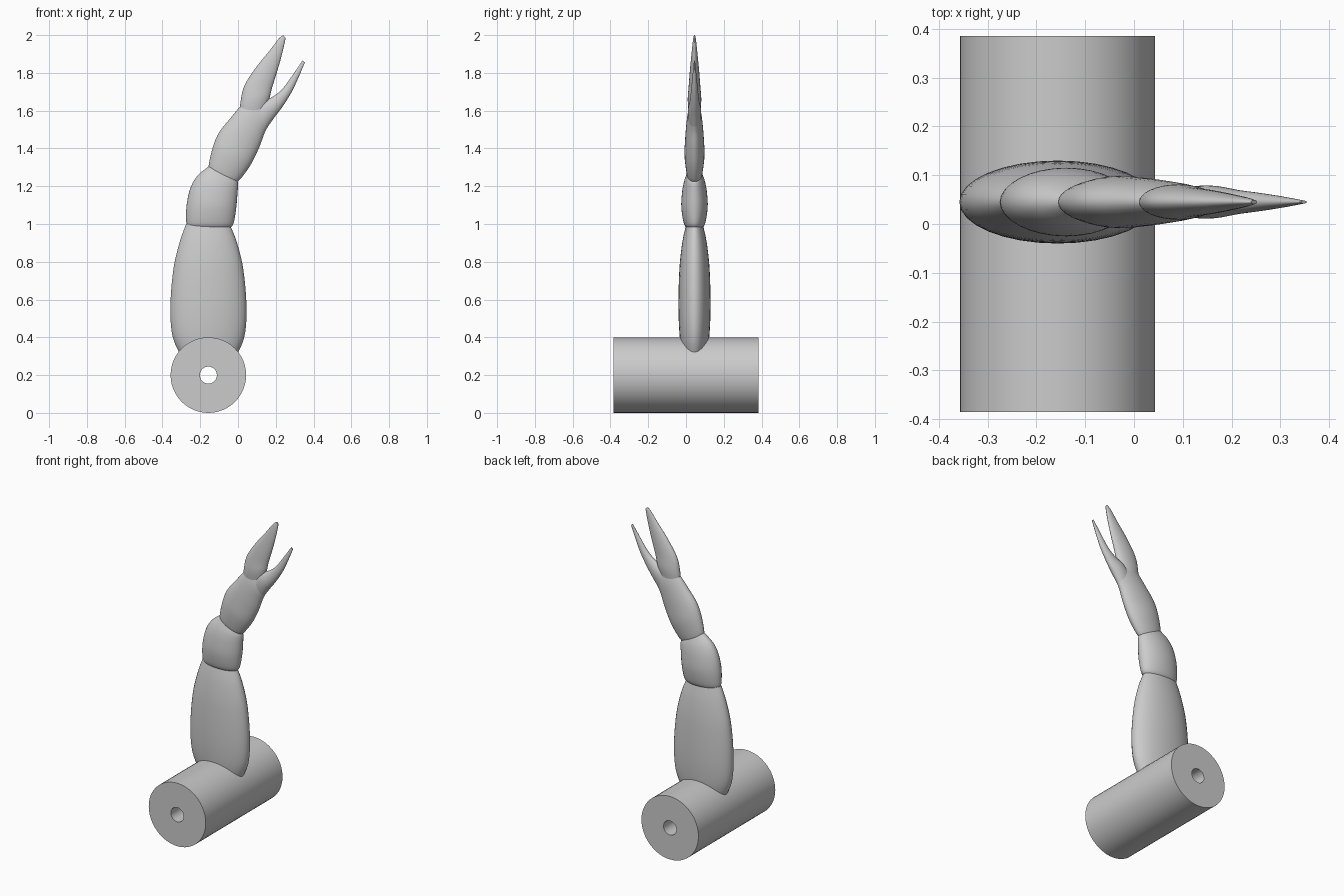
import bpy
import bmesh
from math import cos, sin, pi, radians
from mathutils import Vector

old_cube = bpy.data.objects.get("Cube")
if old_cube:
    bpy.data.objects.remove(old_cube, do_unlink=True)

# Single plain grey
grey = bpy.data.materials.new("plain grey")
grey.use_nodes = True
colour = (0.6, 0.6, 0.6, 1)
grey.diffuse_color = colour
grey.node_tree.nodes["Principled BSDF"].inputs["Base Color"].default_value = colour

MID_Y = 0.045
SIDES = 32
STEPS = 5


def finish(name, bm, angle=35):
    bmesh.ops.recalc_face_normals(bm, faces=bm.faces)
    mesh = bpy.data.meshes.new(name)
    bm.to_mesh(mesh)
    bm.free()
    mesh.materials.append(grey)
    part = bpy.data.objects.new(name, mesh)
    bpy.context.collection.objects.link(part)
    bpy.ops.object.select_all(action="DESELECT")
    part.select_set(True)
    bpy.context.view_layer.objects.active = part
    bpy.ops.object.shade_smooth_by_angle(angle=radians(angle))
    return part


def bridge(bm, first, second):
    count = len(first)
    for i in range(count):
        j = (i + 1) % count
        bm.faces.new((first[i], first[j], second[j], second[i]))


def smooth_rows(rows):
    """Pass a smooth curve through the control sections."""
    rows = [Vector(row) for row in rows]
    result = []
    for k in range(len(rows) - 1):
        a, b = rows[k], rows[k + 1]
        before = rows[max(k - 1, 0)]
        after = rows[min(k + 2, len(rows) - 1)]
        for s in range(STEPS):
            t = s / STEPS
            into, out = (b - before) / 2, (after - a) / 2
            bend = (a - b) * 2 + into + out
            ease = (b - a) * 3 - into * 2 - out
            result.append(a + into * t + ease * t * t + bend * t ** 3)
    return result + [rows[-1]]


def limb(name, rows):
    """Loft flattened ovals; a row is left x, left z, right x, right z, half depth."""
    bm = bmesh.new()
    rings = []
    for lx, lz, rx, rz, depth in smooth_rows(rows):
        left, right = Vector((lx, MID_Y, lz)), Vector((rx, MID_Y, rz))
        middle, across = (left + right) / 2, (right - left) / 2
        ring = []
        for i in range(SIDES):
            a = 2 * pi * i / SIDES
            offset = across * cos(a) + Vector((0, depth * sin(a), 0))
            ring.append(bm.verts.new(middle + offset))
        rings.append(ring)
    for first, second in zip(rings, rings[1:]):
        bridge(bm, first, second)
    bm.faces.new(rings[0])
    bm.faces.new(rings[-1])
    return finish(name, bm)


def tube(name, x, z, outer, inner, half_length, sides):
    """Hollow barrel lying front to back."""
    bm = bmesh.new()
    rings = []
    for radius, y in ((outer, -half_length), (outer, half_length),
                      (inner, half_length), (inner, -half_length)):
        rings.append([bm.verts.new((x + radius * cos(2 * pi * i / sides), y,
                                    z + radius * sin(2 * pi * i / sides)))
                      for i in range(sides)])
    for k in range(4):
        bridge(bm, rings[k], rings[(k + 1) % 4])
    return finish(name, bm)


# Base barrel with its bore
tube("base_barrel", -0.157, 0.2, 0.2, 0.045, 0.385, 48)

# Lower arm
limb("lower_arm", [
    (-0.29, 0.28, -0.02, 0.28, 0.06),
    (-0.345, 0.4, 0.033, 0.4, 0.078),
    (-0.358, 0.56, 0.045, 0.56, 0.085),
    (-0.342, 0.76, 0.028, 0.76, 0.08),
    (-0.31, 0.9, -0.005, 0.9, 0.065),
    (-0.275, 1, -0.04, 0.99, 0.045),
])

# Middle joint
limb("middle_joint", [
    (-0.26, 0.98, -0.05, 0.975, 0.04),
    (-0.274, 1.01, -0.025, 1, 0.057),
    (-0.272, 1.1, -0.01, 1.08, 0.07),
    (-0.252, 1.19, -0.003, 1.16, 0.065),
    (-0.215, 1.255, 0, 1.21, 0.053),
    (-0.155, 1.305, -0.005, 1.235, 0.036),
])

# Palm of the claw
limb("claw_palm", [
    (-0.145, 1.27, -0.02, 1.215, 0.032),
    (-0.155, 1.31, 0.01, 1.235, 0.042),
    (-0.132, 1.41, 0.065, 1.31, 0.053),
    (-0.1, 1.485, 0.11, 1.4, 0.05),
    (-0.04, 1.56, 0.14, 1.48, 0.044),
    (0.005, 1.615, 0.17, 1.545, 0.036),
    (0.04, 1.65, 0.17, 1.62, 0.022),
])

# Upper finger
limb("upper_finger", [
    (0.01, 1.58, 0.13, 1.56, 0.028),
    (0.013, 1.645, 0.165, 1.66, 0.036),
    (0.035, 1.735, 0.18, 1.72, 0.031),
    (0.1, 1.835, 0.205, 1.8, 0.024),
    (0.165, 1.915, 0.228, 1.88, 0.016),
    (0.215, 1.98, 0.245, 1.95, 0.009),
    (0.24, 2, 0.252, 1.985, 0.004),
])

# Lower finger
limb("lower_finger", [
    (0.06, 1.58, 0.14, 1.49, 0.03),
    (0.12, 1.64, 0.19, 1.56, 0.034),
    (0.185, 1.675, 0.235, 1.62, 0.025),
    (0.235, 1.715, 0.285, 1.7, 0.018),
    (0.29, 1.79, 0.32, 1.775, 0.011),
    (0.342, 1.866, 0.354, 1.855, 0.003),
])
